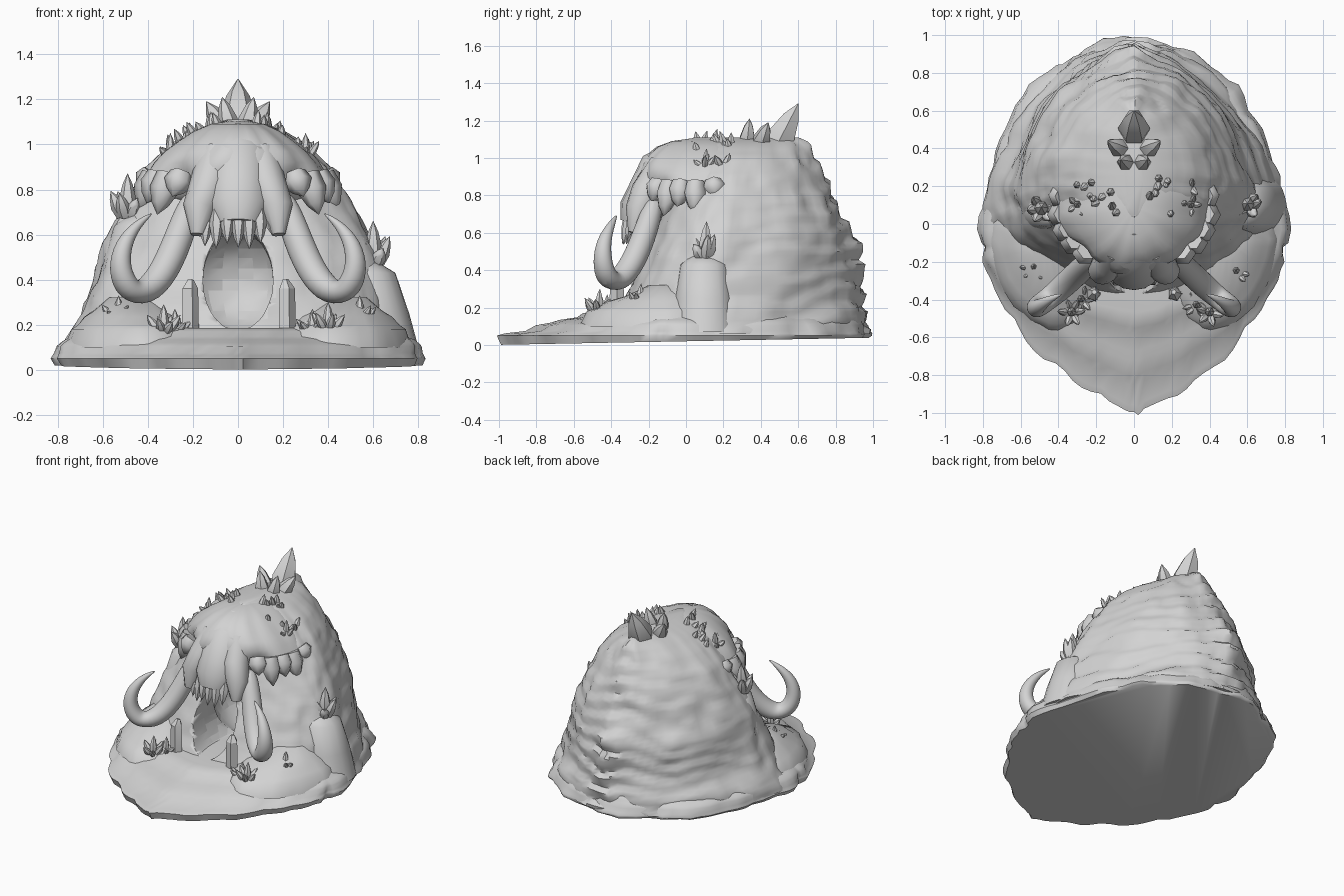
import bpy, bmesh, math, random
from mathutils import Vector, noise

random.seed(4)
if "Cube" in bpy.data.objects:
    bpy.data.objects.remove(bpy.data.objects["Cube"])

stone = bpy.data.materials.new("pale_grey_stone")
stone.use_nodes = True
stone.diffuse_color = (0.65, 0.65, 0.65, 1)
stone.node_tree.nodes["Principled BSDF"].inputs["Base Color"].default_value = (0.65, 0.65, 0.65, 1)


def finish(name, bm, angle=40):
    bmesh.ops.recalc_face_normals(bm, faces=bm.faces)
    mesh = bpy.data.meshes.new(name)
    bm.to_mesh(mesh)
    bm.free()
    obj = bpy.data.objects.new(name, mesh)
    bpy.context.collection.objects.link(obj)
    mesh.materials.append(stone)
    bpy.ops.object.select_all(action="DESELECT")
    obj.select_set(True)
    bpy.context.view_layer.objects.active = obj
    bpy.ops.object.shade_smooth_by_angle(angle=math.radians(angle))
    return obj


def skin(bm, rings):
    """Bridge successive rings of points and cap both ends."""
    loops = [[bm.verts.new(p) for p in r] for r in rings]
    n = len(loops[0])
    for a, b in zip(loops, loops[1:]):
        for i in range(n):
            j = (i + 1) % n
            bm.faces.new((a[i], a[j], b[j], b[i]))
    bm.faces.new(loops[0][::-1])
    bm.faces.new(loops[-1])


def outline(z, half, front, back, power=2, back_power=2, cy=0.1, warp=None, n=96):
    """Egg-shaped horizontal ring, rippled by an optional warp function."""
    pts = []
    for i in range(n):
        a = math.tau * i / n
        c, s = math.cos(a), math.sin(a)
        e = 2 / (power if s < 0 else back_power)
        x = half * math.copysign(abs(c) ** e, c)
        y = math.copysign(abs(s) ** e, s) * ((back - cy) if s > 0 else (cy - front))
        k = warp(a, z) if warp else 1
        pts.append(Vector((x * k, cy + y * k, z)))
    return pts


def tube(bm, path, radii, sides=6, flat=1.0):
    """Tapered tube through the path."""
    path = [Vector(p) for p in path]
    rings = []
    for i, (p, r) in enumerate(zip(path, radii)):
        t = (path[min(i + 1, len(path) - 1)] - path[max(i - 1, 0)]).normalized()
        ref = Vector((0, 1, 0)) if abs(t.y) < 0.9 else Vector((1, 0, 0))
        u = ref.cross(t).normalized()
        v = t.cross(u)
        rings.append([p + r * (u * math.cos(math.tau * k / sides) + v * flat * math.sin(math.tau * k / sides))
                      for k in range(sides)])
    skin(bm, rings)


def spike(bm, base, tip, r):
    base, tip = Vector(base), Vector(tip)
    tube(bm, [base, base.lerp(tip, 0.4), base.lerp(tip, 0.75), tip], [r * 0.8, r, r * 0.6, r * 0.03])


def cluster(bm, pos, height, count, spread):
    """Tall middle crystal ringed with short leaning ones."""
    p = Vector(pos)
    spike(bm, p, p + Vector((0, 0.01, height)), height * 0.2)
    for i in range(count):
        a = math.tau * i / count + random.uniform(-0.3, 0.3)
        d = Vector((math.cos(a), math.sin(a), 0))
        up = Vector((0, 0, height * random.uniform(0.35, 0.65)))
        spike(bm, p + d * spread * 0.3, p + d * spread + up, height * 0.17)


# Stepped rock base with a scalloped edge and a tilted underside
def base_warp(a, z):
    p = Vector((math.cos(a) * 6, math.sin(a) * 6, z * 4))
    return 0.985 + 0.04 * noise.noise(p) + 0.025 * noise.noise(p * 2.1)


base_steps = [(0.02, 0.81, -0.98, 0.99), (0.05, 0.83, -1.0, 1.0), (0.062, 0.825, -0.96, 1.0),
              (0.075, 0.82, -0.85, 0.99), (0.105, 0.815, -0.8, 0.98), (0.12, 0.8, -0.72, 0.97),
              (0.135, 0.78, -0.67, 0.96), (0.148, 0.74, -0.58, 0.95), (0.17, 0.72, -0.55, 0.94),
              (0.185, 0.68, -0.47, 0.92)]
rings = [outline(*s, power=1.5, cy=-0.1, warp=base_warp) for s in base_steps]
for p in rings[0]:
    p.z = 0.02 + 0.019 * p.y
bm = bmesh.new()
skin(bm, rings)
finish("rock_base", bm, 50)

# Raised shelves either side of the entrance path
for side, name in ((1, "left_shelf"), (-1, "right_shelf")):
    bm = bmesh.new()
    steps = [(0.1, 0.3, -0.57, 0.15), (0.18, 0.27, -0.53, 0.15), (0.2, 0.24, -0.47, 0.15),
             (0.235, 0.21, -0.42, 0.12), (0.26, 0.17, -0.33, 0.1), (0.32, 0.1, -0.2, 0.05)]
    rings = [outline(*s, cy=-0.12, warp=base_warp, n=40) for s in steps]
    for ring in rings:
        for p in ring:
            p.x += side * (0.49 + 0.15 * p.y)
    skin(bm, rings)
    finish(name, bm, 50)


# Terraced mound with a serrated keel down the back
def mound_warp(a, z):
    back = max(0, math.sin(a))
    ridge = max(0, 1 - abs(a - math.pi / 2) / 0.3)
    p = Vector((math.cos(a) * 2.5, math.sin(a) * 2.5, z * 3))
    saw = (z * 9 + 0.8 * noise.noise(p) + abs(a - math.pi / 2) * 0.6) % 1
    return (0.98 + (0.01 + 0.02 * back + 0.03 * ridge) * saw + 0.015 * ridge
            + 0.045 * noise.noise(p * 1.4) + 0.025 * noise.noise(p * 3))


profile = [(0.06, 0.81, -0.42, 0.96), (0.13, 0.78, -0.4, 0.96), (0.25, 0.7, -0.34, 0.935),
           (0.5, 0.63, -0.22, 0.91), (0.75, 0.51, -0.12, 0.81), (0.9, 0.42, -0.06, 0.73),
           (1.0, 0.31, -0.02, 0.68), (1.07, 0.19, 0.0, 0.65), (1.11, 0.05, 0.04, 0.6)]
rings = []
for lo, hi in zip(profile, profile[1:]):
    count = max(2, round((hi[0] - lo[0]) / 0.022))
    for k in range(count):
        ring = [u + (v - u) * k / count for u, v in zip(lo, hi)]
        rings.append(outline(*ring, back_power=1.75, cy=0.05 + 0.2 * ring[0], warp=mound_warp))
rings.append(outline(*profile[-1], cy=0.27))
bm = bmesh.new()
skin(bm, rings)
mound = finish("mound", bm, 50)

# Hollow out the cave: an arched entrance and a wider chamber
for loc, size in (((0, -0.15, 0.39), (0.16, 0.5, 0.24)), ((0, 0.22, 0.4), (0.27, 0.32, 0.25))):
    bpy.ops.mesh.primitive_uv_sphere_add(segments=24, ring_count=16, location=loc)
    bpy.ops.object.shade_smooth()
    cutter = bpy.context.object
    cutter.name = "cave_cutter"
    cutter.scale = size
    cutter.hide_render = True
    cutter.data.materials.append(stone)
    bpy.context.view_layer.objects.active = mound
    mod = mound.modifiers.new("cave", "BOOLEAN")
    mod.operation = "DIFFERENCE"
    mod.solver = "EXACT"
    mod.object = cutter
    bpy.ops.object.modifier_apply(modifier=mod.name)
    bpy.data.objects.remove(cutter)


# Skull dome with sunken eye sockets
def skull_warp(a, z):
    socket = 0
    for c in (-math.pi / 2 - 0.75, -math.pi / 2 + 0.75):
        d = (a - c + math.pi) % math.tau - math.pi
        socket += math.exp(-(d / 0.22) ** 2 - ((z - 0.85) / 0.06) ** 2)
    p = Vector((math.cos(a) * 3, math.sin(a) * 3, z * 4))
    return 1 - 0.16 * socket + 0.06 * noise.noise(p) + 0.02 * noise.noise(p * 3)


skull = [(0.74, 0.34, -0.12, 0.3), (0.78, 0.41, -0.18, 0.35), (0.82, 0.43, -0.23, 0.38), (0.85, 0.42, -0.25, 0.4),
         (0.88, 0.4, -0.26, 0.42), (0.92, 0.37, -0.26, 0.43), (0.97, 0.32, -0.24, 0.44),
         (1.02, 0.25, -0.2, 0.44), (1.06, 0.19, -0.15, 0.43), (1.09, 0.12, -0.07, 0.38), (1.105, 0.04, 0.03, 0.22)]
bm = bmesh.new()
skin(bm, [outline(*s, warp=skull_warp, n=64) for s in skull])
finish("skull_dome", bm, 50)

# Snout and tusk sockets
bm = bmesh.new()
tube(bm, [(0, 0, 1.0), (0, -0.14, 0.92), (0, -0.2, 0.8), (0, -0.24, 0.72), (0, -0.27, 0.64)],
     [0.13, 0.15, 0.14, 0.14, 0.1], 16, 0.85)
for s in (-1, 1):
    tube(bm, [(s * 0.09, -0.12, 0.95), (s * 0.13, -0.21, 0.82), (s * 0.17, -0.25, 0.72), (s * 0.18, -0.28, 0.6)],
         [0.09, 0.085, 0.075, 0.03], 12)
finish("snout", bm, 60)

# Fangs over the entrance and a ragged rim round the skull
bm = bmesh.new()
for i in range(7):
    x = -0.14 + 0.047 * i
    y = -0.34 + 2.5 * x * x
    spike(bm, (x, y + 0.04, 0.71), (x * 1.05, y, random.uniform(0.53, 0.61)), 0.032)
finish("fangs", bm)
bm = bmesh.new()
for s in (-1, 1):
    for a, drop in ((-0.85, 0.1), (-0.62, 0.18), (-0.4, 0.13), (-0.15, 0.17), (0.15, 0.08), (0.5, 0.1)):
        p = Vector((s * math.cos(a) * 0.38, 0.1 + math.sin(a) * 0.32, 0.87))
        out = Vector((s * math.cos(a), math.sin(a), 0)) * 0.06
        spike(bm, p, p + out - Vector((0, 0, drop)), 0.065)
finish("skull_rim", bm, 60)

# Curled tusks
tusk = [(0.19, -0.16, 0.79, 0.05), (0.25, -0.21, 0.62, 0.062), (0.32, -0.28, 0.44, 0.064), (0.41, -0.36, 0.335, 0.064),
        (0.49, -0.425, 0.35, 0.06), (0.53, -0.45, 0.45, 0.05), (0.51, -0.44, 0.56, 0.037),
        (0.45, -0.4, 0.645, 0.02), (0.38, -0.37, 0.695, 0.004)]
for s, name in ((1, "left_tusk"), (-1, "right_tusk")):
    bm = bmesh.new()
    tube(bm, [(s * x, y, z) for x, y, z, r in tusk], [r * 1.1 for *_, r in tusk], 10)
    obj = finish(name, bm, 60)
    obj.modifiers.new("smooth", "SUBSURF").levels = 2
    obj.modifiers["smooth"].render_levels = 2

# Crown of crystals
bm = bmesh.new()
spike(bm, (0, 0.45, 1.0), (0, 0.6, 1.29), 0.085)
for s in (-1, 1):
    spike(bm, (s * 0.04, 0.38, 1.03), (s * 0.14, 0.44, 1.19), 0.052)
    spike(bm, (s * 0.03, 0.32, 1.04), (s * 0.07, 0.34, 1.21), 0.045)
    for i in range(12):
        x, y = random.uniform(0.07, 0.3), random.uniform(0.06, 0.24)
        z = 1.1 - 1.5 * x * x
        lean = Vector((s * random.uniform(0, 0.05), random.uniform(-0.04, 0.04), random.uniform(0.03, 0.07)))
        spike(bm, (s * x, y, z - 0.04), Vector((s * x, y, z)) + lean, 0.024)
    cluster(bm, (s * 0.3, 0.1, 0.95), 0.1, 5, 0.06)
finish("crown_crystals", bm, 50)

# Crystal clusters on the flanks and floor
bm = bmesh.new()
for x, y, z, h in ((-0.49, 0.08, 0.68, 0.19), (0.6, 0.1, 0.47, 0.19), (0.4, -0.47, 0.18, 0.12), (-0.33, -0.47, 0.17, 0.12),
                   (0.54, -0.25, 0.22, 0.11), (-0.53, -0.23, 0.22, 0.11), (-0.28, -0.4, 0.17, 0.1), (0.33, -0.43, 0.17, 0.1)):
    cluster(bm, (x, y, z), h, 6, 0.075)
finish("crystal_clusters", bm, 50)

# Rock buttresses under the flank crystals
bm = bmesh.new()
for x, y, z, r in ((0.57, 0.1, 0.45, 0.13), (-0.45, 0.08, 0.66, 0.1)):
    out = math.copysign(0.06, x)
    rings = [outline(h, w, -w, w, cy=0, warp=base_warp, n=24)
             for h, w in ((z - 0.38, r * 1.4), (z - 0.2, r * 1.25), (z - 0.02, r), (z + 0.03, r * 0.6))]
    for k, ring in enumerate(rings):
        for p in ring:
            p.x += x + out * (1 - k / 2)
            p.y += y
    skin(bm, rings)
finish("flank_buttresses", bm, 60)

# Standing stones beside the entrance
bm = bmesh.new()
for s in (-1, 1):
    tube(bm, [(s * 0.215, -0.37, 0.14), (s * 0.215, -0.37, 0.36), (s * 0.21, -0.36, 0.4)], [0.042, 0.038, 0.014], 5)
finish("standing_stones", bm, 30)
